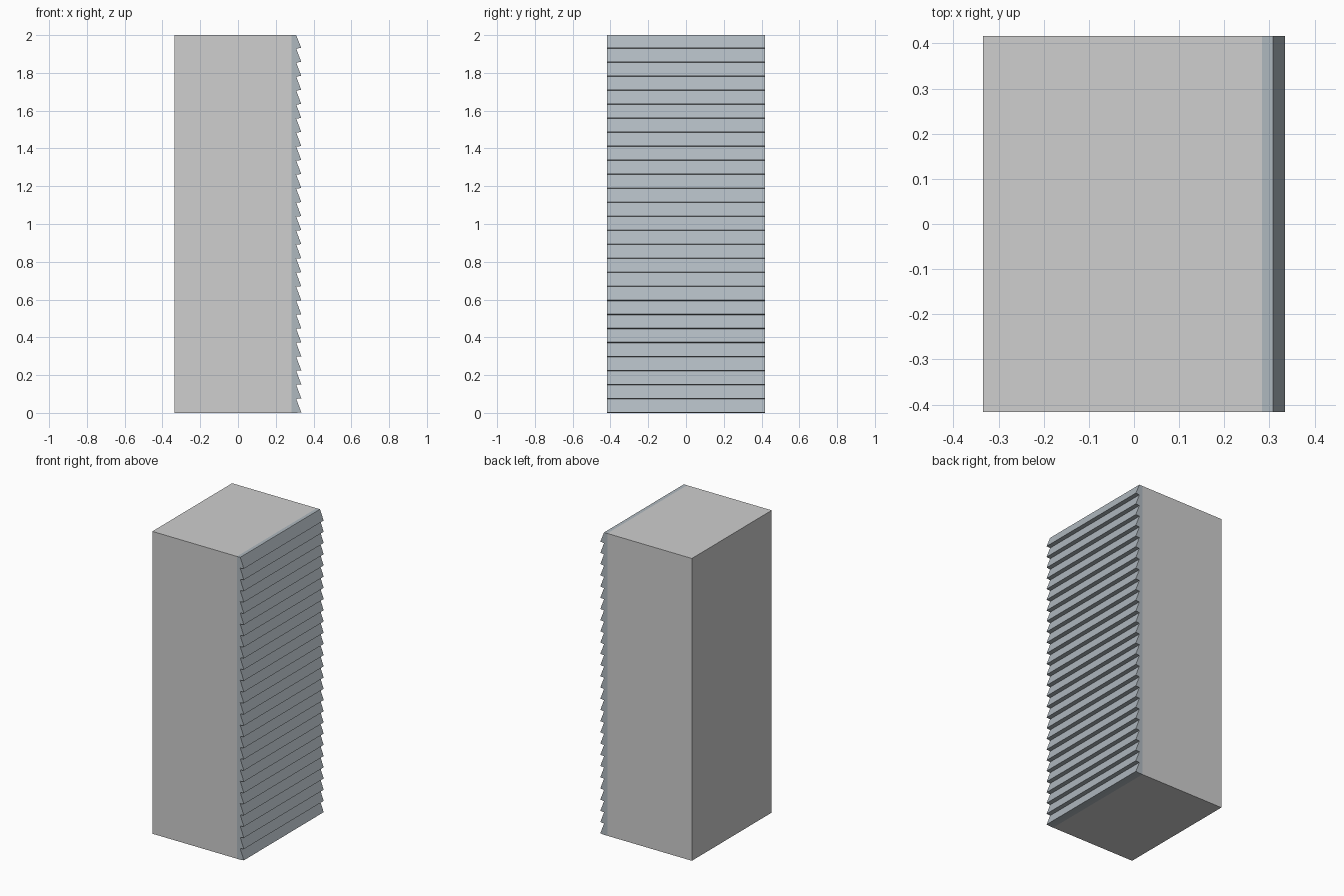
import bpy, bmesh

if "Cube" in bpy.data.objects:
    bpy.data.objects.remove(bpy.data.objects["Cube"])

HALF_Y = 0.417
X_LEFT, X_JOIN, X_GROOVE, X_TIP = -0.335, 0.284, 0.308, 0.335
HEIGHT, BOARDS, PITCH, LIFT = 2.0, 27, 0.0742, 0.003


def material(name, rgb):
    m = bpy.data.materials.new(name)
    m.diffuse_color = (*rgb, 1)
    m.use_nodes = True
    m.node_tree.nodes["Principled BSDF"].inputs["Base Color"].default_value = m.diffuse_color
    return m


def extrude_profile(name, points, mat):
    """Extrude an x-z outline along y, centred on y = 0."""
    bm = bmesh.new()
    face = bm.faces.new([bm.verts.new((x, -HALF_Y, z)) for x, z in points])
    ext = bmesh.ops.extrude_face_region(bm, geom=[face], use_keep_orig=True)
    moved = [g for g in ext["geom"] if isinstance(g, bmesh.types.BMVert)]
    bmesh.ops.translate(bm, verts=moved, vec=(0, 2 * HALF_Y, 0))
    bmesh.ops.recalc_face_normals(bm, faces=bm.faces)
    mesh = bpy.data.meshes.new(name)
    bm.to_mesh(mesh)
    bm.free()
    mesh.materials.append(mat)
    obj = bpy.data.objects.new(name, mesh)
    bpy.context.collection.objects.link(obj)
    return obj


# Plain wall block
extrude_profile("wall_block",
                [(X_LEFT, 0), (X_JOIN, 0), (X_JOIN, HEIGHT), (X_LEFT, HEIGHT)],
                material("light grey", (0.62, 0.62, 0.62)))

# Lapped siding: each board leans out towards its lower edge
outline = [(X_JOIN, 0)]
for i in range(BOARDS):
    z = i * PITCH
    outline.append((X_GROOVE, z))
    outline.append((X_TIP, z + LIFT))
outline += [(X_GROOVE, HEIGHT), (X_JOIN, HEIGHT)]
extrude_profile("lap_siding", outline, material("blue grey", (0.43, 0.48, 0.52)))
